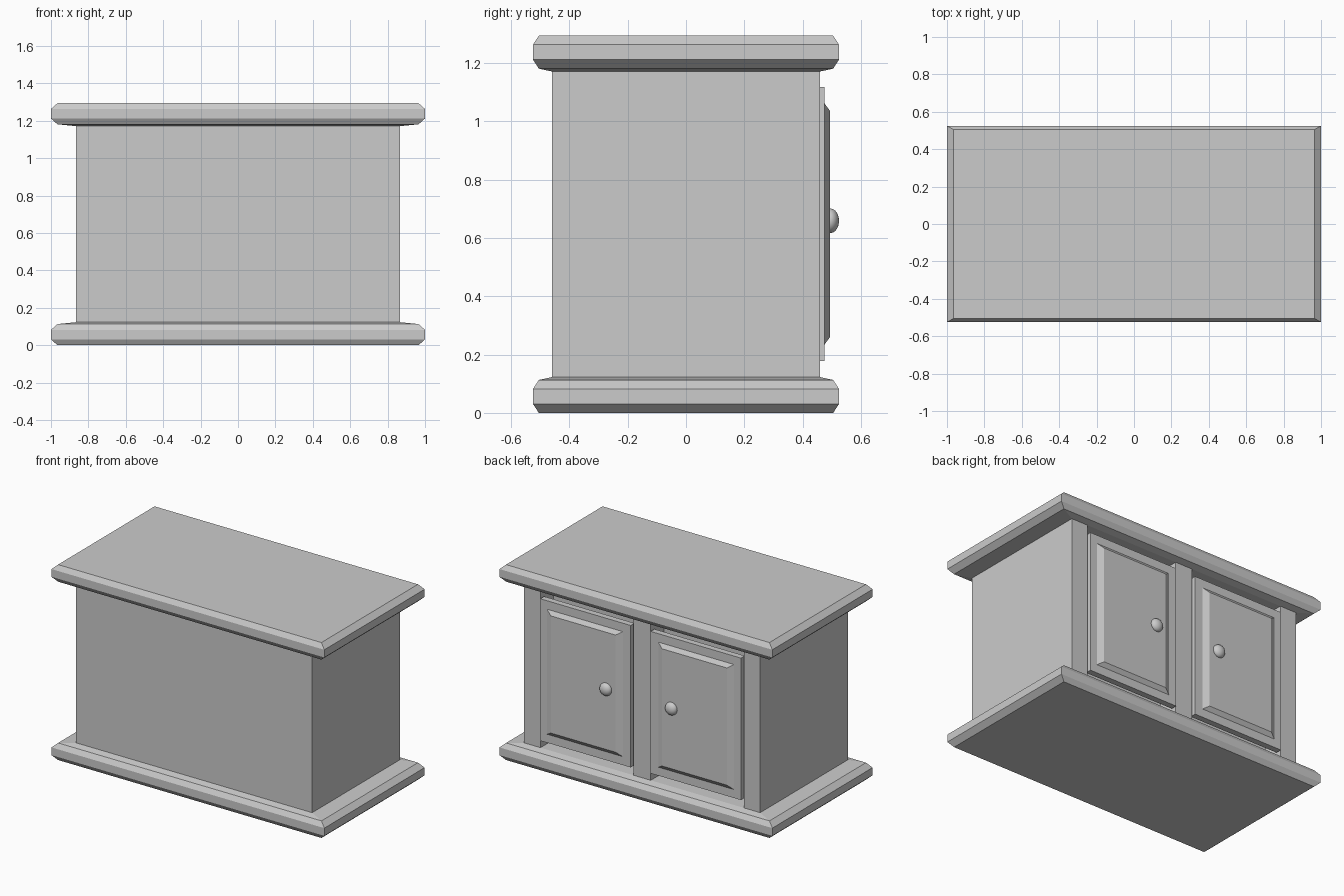
import bpy, bmesh

if "Cube" in bpy.data.objects:
    bpy.data.objects.remove(bpy.data.objects["Cube"])

HEIGHT = 1.294
BODY_LO, BODY_HI = 0.123, HEIGHT - 0.123
MID_Z = HEIGHT / 2


def finish(bm, name):
    bmesh.ops.recalc_face_normals(bm, faces=bm.faces)
    me = bpy.data.meshes.new(name)
    bm.to_mesh(me)
    bm.free()
    ob = bpy.data.objects.new(name, me)
    bpy.context.collection.objects.link(ob)
    return ob


def loft(name, rings):
    """Closed solid through a stack of four-corner rings."""
    bm = bmesh.new()
    loops = [[bm.verts.new(p) for p in ring] for ring in rings]
    for a, b in zip(loops, loops[1:]):
        for i in range(4):
            j = (i + 1) % 4
            bm.faces.new((a[i], a[j], b[j], b[i]))
    bm.faces.new(loops[0])
    bm.faces.new(loops[-1])
    return finish(bm, name)


def rect_z(hx, hy, z):
    return [(-hx, -hy, z), (hx, -hy, z), (hx, hy, z), (-hx, hy, z)]


def rect_y(x0, x1, z0, z1, y):
    return [(x0, y, z0), (x1, y, z0), (x1, y, z1), (x0, y, z1)]


def box(name, x0, x1, y0, y1, z0, z1):
    return loft(name, [rect_y(x0, x1, z0, z1, y) for y in (y0, y1)])


# Moulded base and its mirrored copy as the top
slab = [(0.965, 0.505, 0), (1, 0.525, 0.031), (1, 0.525, 0.082),
        (0.965, 0.505, 0.113), (0.865, 0.459, 0.123)]
loft("base", [rect_z(*p) for p in slab])
loft("top", [rect_z(x, y, HEIGHT - z) for x, y, z in slab])

# Cabinet body with open bays on the door side
box("body", -0.865, 0.865, -0.459, 0.32, BODY_LO, BODY_HI)
box("centre_stile", -0.063, 0.063, 0.32, 0.459, BODY_LO, BODY_HI)

for side, s in (("left", 1), ("right", -1)):
    box(side + "_stile", s * 0.745, s * 0.865, 0.32, 0.459, BODY_LO, BODY_HI)

    # Door with raised bevelled panel
    box(side + "_door", s * 0.073, s * 0.735, 0.435, 0.475, 0.178, 1.118)
    loft(side + "_door_panel", [
        rect_y(s * 0.13, s * 0.685, 0.234, 1.062, 0.475),
        rect_y(s * 0.17, s * 0.645, 0.26, 1.036, 0.494)])

    # Flattened round knob
    bpy.ops.mesh.primitive_uv_sphere_add(
        segments=24, ring_count=16, radius=1, location=(s * 0.24, 0.495, 0.659))
    knob = bpy.context.object
    knob.name = side + "_knob"
    knob.scale = (0.042, 0.03, 0.042)
    bpy.ops.object.shade_smooth()
